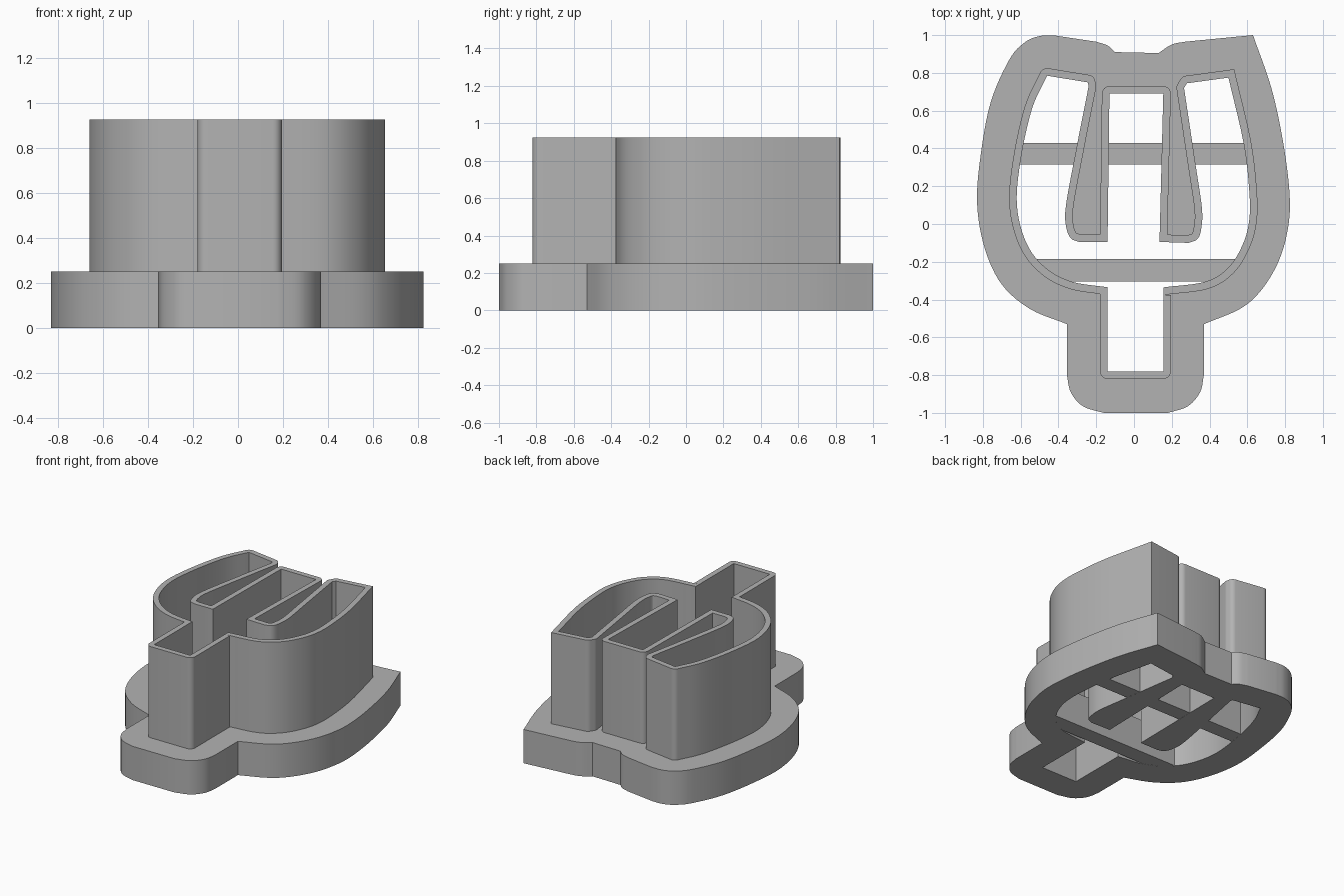
import bpy
import math
from mathutils import Vector

cube = bpy.data.objects.get("Cube")
if cube:
    bpy.data.objects.remove(cube, do_unlink=True)

grey = bpy.data.materials.new("plain_grey")
grey.use_nodes = True
colour = (0.45, 0.45, 0.45, 1)
grey.diffuse_color = colour
grey.node_tree.nodes["Principled BSDF"].inputs["Base Color"].default_value = colour

BASE_TOP = 0.25
WALL_TOP = 0.925
WALL = 0.04


def smooth_run(points, steps=6):
    """Curve through the points; a run of two points stays straight."""
    pts = [Vector(p) for p in points]
    if len(pts) == 2:
        return pts
    padded = [2 * pts[0] - pts[1]] + pts + [2 * pts[-1] - pts[-2]]
    out = []
    for a, b, c, d in zip(padded, padded[1:], padded[2:], padded[3:]):
        for i in range(steps):
            t = i / steps
            out.append(0.5 * (2 * b + (c - a) * t + (2 * a - 5 * b + 4 * c - d) * t ** 2
                              + (3 * b - a - 3 * c + d) * t ** 3))
    return out + [pts[-1]]


def outline(runs):
    """Join smooth runs into one closed loop, with a corner between runs."""
    loop = []
    for run in runs:
        for p in smooth_run(run):
            if not loop or (p - loop[-1]).length > 0.004:
                loop.append(p)
    if (loop[0] - loop[-1]).length < 0.004:
        loop.pop()
    return loop


def grow(loop, distance, sharp):
    """Offset a counterclockwise loop outward, rounding its outer corners."""
    out = []
    for i, p in enumerate(loop):
        before = (p - loop[i - 1]).normalized()
        after = (loop[(i + 1) % len(loop)] - p).normalized()
        n1 = Vector((before.y, -before.x))
        n2 = Vector((after.y, -after.x))
        turn = math.atan2(before.x * after.y - before.y * after.x, before.dot(after))
        if turn > math.radians(25) and (p - Vector(sharp)).length > 0.01:
            start = math.atan2(n1.y, n1.x)
            for k in range(7):
                angle = start + turn * k / 6
                out.append(p + distance * Vector((math.cos(angle), math.sin(angle))))
        else:
            out.append(p + distance * (n1 + n2) / (1 + n1.dot(n2)))
    return out


def extrude_ring(name, loops, bottom, top):
    """Fill the area between loops and extrude it between two heights."""
    curve = bpy.data.curves.new(name, "CURVE")
    curve.dimensions = "2D"
    curve.fill_mode = "BOTH"
    curve.extrude = (top - bottom) / 2
    for loop in loops:
        spline = curve.splines.new("POLY")
        spline.points.add(len(loop) - 1)
        spline.use_cyclic_u = True
        for point, p in zip(spline.points, loop):
            point.co = (p.x, p.y, 0, 1)
    obj = bpy.data.objects.new(name, curve)
    bpy.context.collection.objects.link(obj)
    obj.location.z = (top + bottom) / 2
    bpy.ops.object.select_all(action="DESELECT")
    obj.select_set(True)
    bpy.context.view_layer.objects.active = obj
    bpy.ops.object.convert(target="MESH")
    obj = bpy.context.view_layer.objects.active
    obj.data.materials.clear()
    obj.data.materials.append(grey)
    bpy.ops.object.shade_smooth_by_angle(angle=math.radians(30))
    return obj


# Inner opening: stem, right side, right prong, middle prong, left prong, left side
tip = (0.5, 0.775)
opening = outline([
    [(-0.14, -0.335), (-0.14, -0.78)],
    [(0.155, -0.78), (0.155, -0.335)],
    [(0.16, -0.335), (0.38, -0.305), (0.5, -0.23), (0.575, -0.11), (0.61, 0.02),
     (0.61, 0.18), (0.58, 0.43), tip],
    [tip, (0.28, 0.745)],
    [(0.265, 0.72), (0.325, 0.32), (0.36, 0.08), (0.355, -0.03), (0.335, -0.08), (0.29, -0.1)],
    [(0.29, -0.1), (0.135, -0.095)],
    [(0.155, 0.69), (-0.13, 0.69)],
    [(-0.14, -0.095), (-0.29, -0.095)],
    [(-0.29, -0.095), (-0.335, -0.075), (-0.36, -0.01), (-0.36, 0.1), (-0.305, 0.4), (-0.24, 0.73)],
    [(-0.245, 0.75), (-0.46, 0.785)],
    [(-0.46, 0.785), (-0.54, 0.61), (-0.6, 0.34), (-0.62, 0.1), (-0.57, -0.1),
     (-0.47, -0.23), (-0.33, -0.305), (-0.14, -0.335)],
])

# Outer edge of the wide base
rim = outline([
    [(-0.355, -0.53), (-0.355, -0.8)],
    [(-0.355, -0.8), (-0.335, -0.89), (-0.27, -0.965), (-0.16, -1)],
    [(0.18, -1), (0.285, -0.965), (0.35, -0.89), (0.37, -0.8)],
    [(0.37, -0.8), (0.37, -0.53)],
    [(0.37, -0.53), (0.56, -0.45), (0.67, -0.355), (0.76, -0.21), (0.81, -0.05),
     (0.825, 0.13), (0.795, 0.4), (0.73, 0.71), (0.63, 1)],
    [(0.63, 1), (0.27, 0.965)],
    [(0.27, 0.965), (0.2, 0.95), (0.13, 0.905)],
    [(0.13, 0.905), (-0.1, 0.91)],
    [(-0.1, 0.91), (-0.14, 0.945), (-0.2, 0.965)],
    [(-0.2, 0.965), (-0.42, 0.998)],
    [(-0.42, 0.998), (-0.5, 0.995), (-0.58, 0.96), (-0.66, 0.87), (-0.76, 0.64),
     (-0.815, 0.34), (-0.83, 0.1), (-0.79, -0.13), (-0.7, -0.32), (-0.55, -0.45),
     (-0.355, -0.53)],
])

extrude_ring("base_flange", [rim, opening], 0, BASE_TOP)
extrude_ring("cutting_wall", [grow(opening, WALL, tip), opening], BASE_TOP, WALL_TOP)

# Cross bars bridging the opening, ending inside the base
for name, low, high in (("back_bar", 0.315, 0.43), ("front_bar", -0.305, -0.185)):
    corners = [(-0.64, low), (0.64, low), (0.64, high), (-0.64, high)]
    extrude_ring(name, [[Vector(c) for c in corners]], 0.001, BASE_TOP - 0.001)
